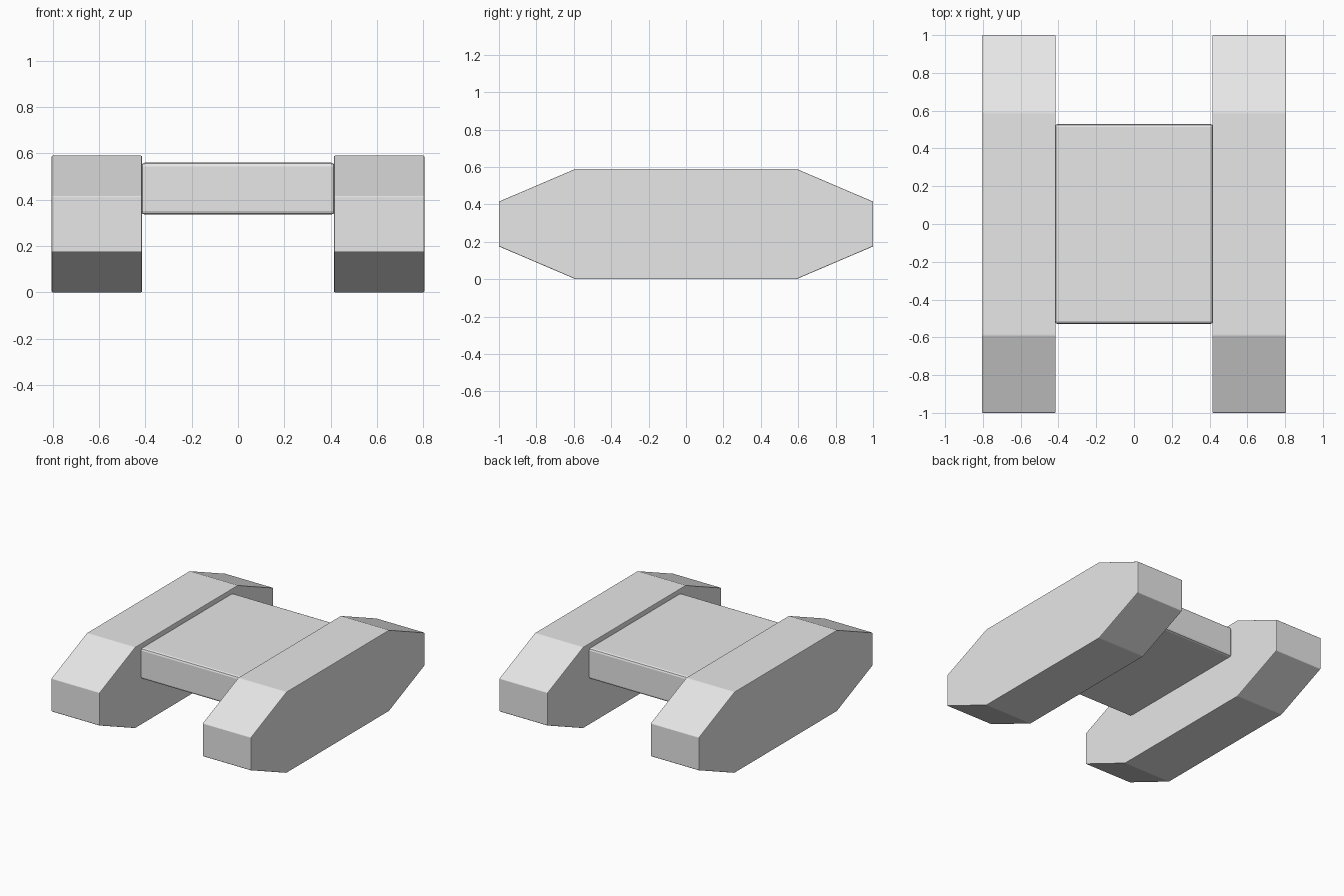
import bpy
import bmesh

cube = bpy.data.objects.get("Cube")
if cube:
    bpy.data.objects.remove(cube, do_unlink=True)

grey = bpy.data.materials.new("plain grey")
grey.use_nodes = True
colour = (0.8, 0.8, 0.8, 1)
grey.diffuse_color = colour
grey.node_tree.nodes["Principled BSDF"].inputs["Base Color"].default_value = colour


def extruded(name, profile, x0, x1, bevel):
    """Sweep a (y, z) profile from x0 to x1 and soften its edges."""
    bm = bmesh.new()
    face = bm.faces.new([bm.verts.new((x0, y, z)) for y, z in profile])
    swept = bmesh.ops.extrude_face_region(bm, geom=[face])["geom"]
    verts = [v for v in swept if isinstance(v, bmesh.types.BMVert)]
    bmesh.ops.translate(bm, verts=verts, vec=(x1 - x0, 0, 0))
    bmesh.ops.recalc_face_normals(bm, faces=bm.faces)
    mesh = bpy.data.meshes.new(name)
    bm.to_mesh(mesh)
    bm.free()
    mesh.materials.append(grey)
    obj = bpy.data.objects.new(name, mesh)
    bpy.context.collection.objects.link(obj)
    mod = obj.modifiers.new("edge_bevel", 'BEVEL')
    mod.width = bevel
    mod.segments = 2
    mod.limit_method = 'ANGLE'
    mod.angle_limit = 0.3
    return obj


# Side pods: long boxes with tapered ends
half = [(1.0, 0.175), (1.0, 0.415), (0.59, 0.59)]
pod = half + [(-y, z) for y, z in reversed(half)]
pod += [(-0.59, 0.0), (0.59, 0.0)]
for name, side in (("left_pod", 1), ("right_pod", -1)):
    extruded(name, pod, side * 0.415, side * 0.805, 0.004)

# Flat deck joining the pods
deck = [(-0.53, 0.335), (0.53, 0.335), (0.53, 0.56), (-0.53, 0.56)]
extruded("centre_deck", deck, -0.418, 0.418, 0.016)
